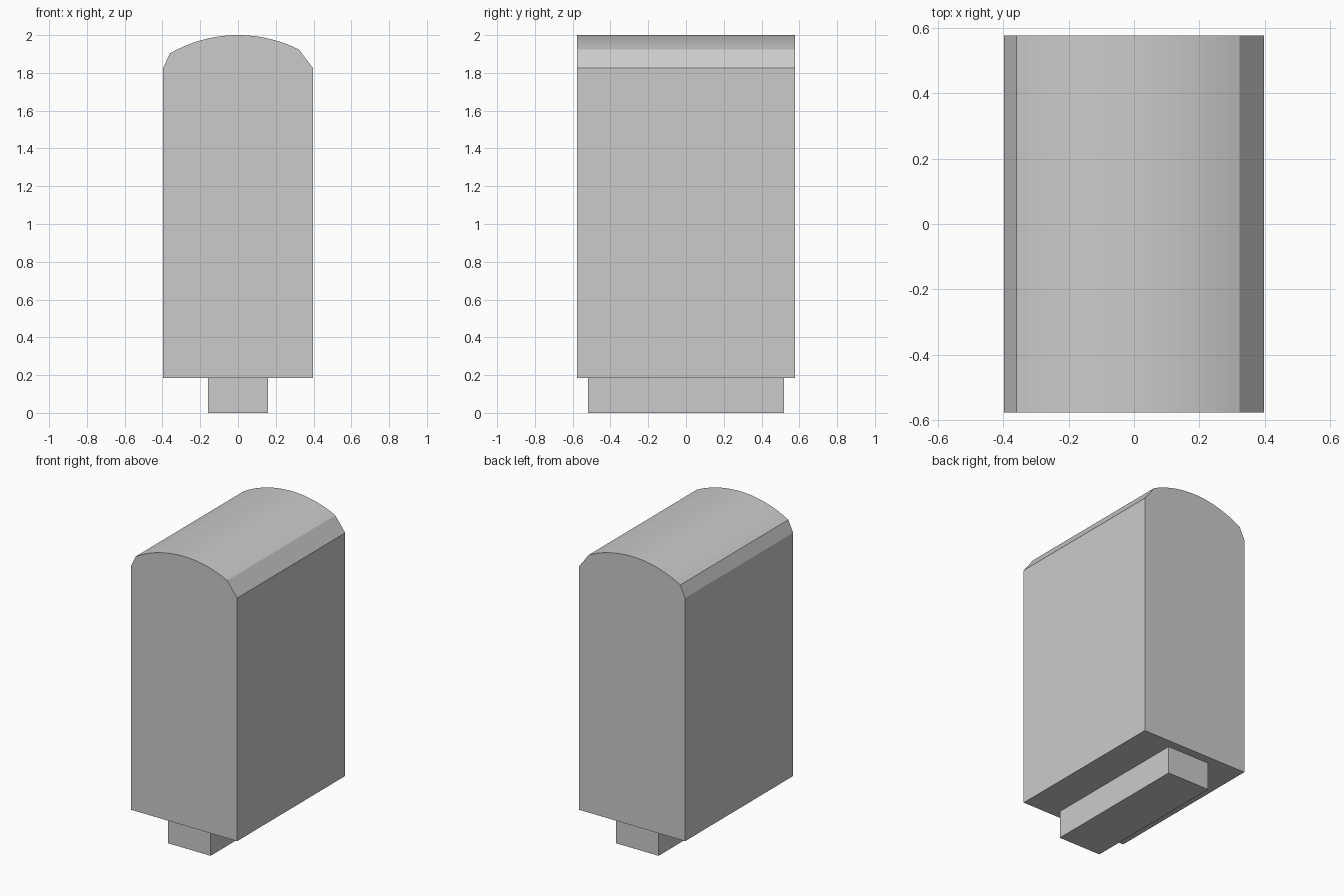
import bpy, bmesh, math

if "Cube" in bpy.data.objects:
    bpy.data.objects.remove(bpy.data.objects["Cube"])


def extrude_profile(name, points, depth):
    """Extrude a closed (x, z) outline along y, centred on y = 0."""
    mesh = bpy.data.meshes.new(name)
    bm = bmesh.new()
    face = bm.faces.new([bm.verts.new((x, -depth / 2, z)) for x, z in points])
    new = bmesh.ops.extrude_face_region(bm, geom=[face])["geom"]
    verts = [g for g in new if isinstance(g, bmesh.types.BMVert)]
    bmesh.ops.translate(bm, verts=verts, vec=(0, depth, 0))
    bmesh.ops.recalc_face_normals(bm, faces=bm.faces)
    bm.to_mesh(mesh)
    bm.free()
    obj = bpy.data.objects.new(name, mesh)
    bpy.context.collection.objects.link(obj)
    return obj


# Body: straight walls, bevelled shoulders and a shallow faceted arch on top
HALF_W, FLOOR, SHOULDER, TOP, RADIUS = 0.397, 0.185, 1.825, 2.0, 0.72
STEPS, LEFT, RIGHT = 19, -0.36, 0.323
arch = []
for i in range(STEPS + 1):
    x = RIGHT + (LEFT - RIGHT) * i / STEPS
    arch.append((x, TOP - RADIUS + math.sqrt(RADIUS ** 2 - x ** 2)))
outline = [(-HALF_W, FLOOR), (HALF_W, FLOOR), (HALF_W, SHOULDER)]
outline += arch + [(-HALF_W, SHOULDER)]
extrude_profile("body", outline, 1.152)

# Base: narrow foot running under the body
extrude_profile("base_foot", [(-0.158, 0), (0.158, 0), (0.158, FLOOR), (-0.158, FLOOR)], 1.036)
